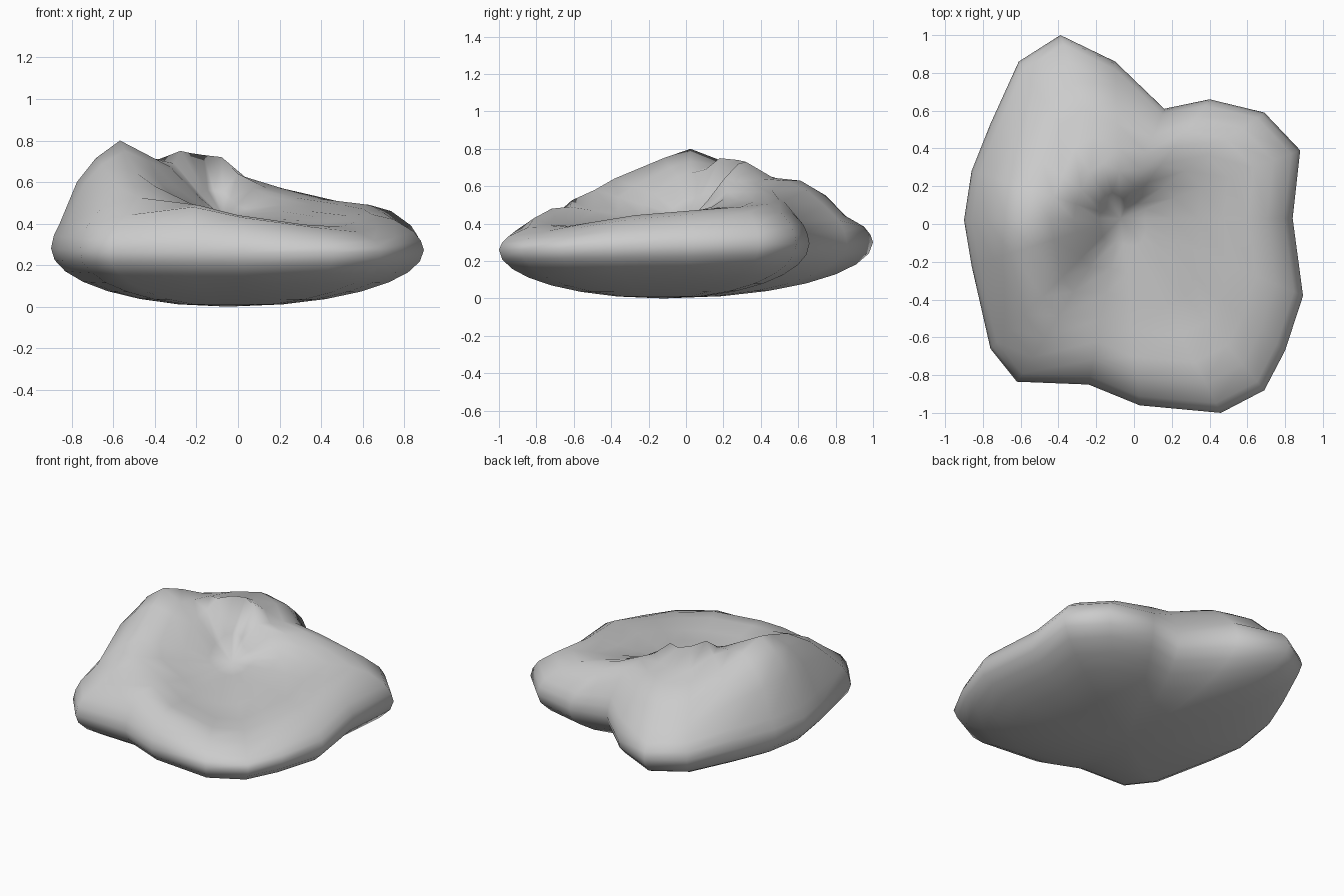
import bpy, bmesh, math

if "Cube" in bpy.data.objects:
    bpy.data.objects.remove(bpy.data.objects["Cube"])

# Spokes: outline x, y, then top heights at 30%, 60% and 85% of the way out
SPOKES = [
    (-.39, 1.0, .73, .63, .44), (-.10, .86, .72, .63, .50),
    (.16, .61, .64, .61, .52), (.40, .66, .57, .57, .46),
    (.69, .59, .53, .52, .46), (.88, .39, .49, .49, .46),
    (.84, .03, .46, .46, .45), (.895, -.38, .43, .44, .42),
    (.80, -.67, .42, .41, .38), (.69, -.88, .41, .38, .36),
    (.46, -1.0, .41, .38, .38), (.03, -.96, .41, .42, .43),
    (-.24, -.85, .43, .47, .48), (-.62, -.835, .50, .58, .44),
    (-.76, -.66, .56, .64, .48), (-.86, -.22, .65, .75, .59),
    (-.90, .02, .67, .80, .60), (-.86, .28, .69, .74, .58),
    (-.76, .53, .75, .67, .54), (-.61, .86, .74, .63, .46)]
CENTRE = (-.07, .03)
BASE = (-.05, -.12)
PIT = .43

bm = bmesh.new()


def rim(s):
    """Height of the widest edge, a little lower at the front."""
    return .28 + .02 * s[1]


def shoulder(s, k):
    """Rounded drop from the top surface to the rim."""
    return rim(s) + k * min(.6 * (s[4] - rim(s)), .12)


def ring(t, height, c=CENTRE):
    """One loop of vertices a fraction t out from the centre."""
    return [bm.verts.new((c[0] + (s[0] - c[0]) * t,
                          c[1] + (s[1] - c[1]) * t,
                          height(s))) for s in SPOKES]


# Hollowed top, from the pit to the rim
rings = [ring(.14, lambda s: PIT + (s[2] - PIT) * .42),
         ring(.3, lambda s: s[2]),
         ring(.45, lambda s: (s[2] + s[3]) / 2 - (.035 if s[1] > .7 else 0)),
         ring(.6, lambda s: s[3]),
         ring(.74, lambda s: (s[3] + s[4]) / 2 + .015),
         ring(.85, lambda s: s[4]),
         ring(.95, lambda s: shoulder(s, 1)),
         ring(.985, lambda s: shoulder(s, .5)),
         ring(1, rim)]
# Rounded underside
for t in (.98, .92, .82, .68, .5, .28):
    rings.append(ring(t, lambda s: rim(s) * (1 - math.sqrt(1 - t * t)), BASE))

n = len(SPOKES)
for a, b in zip(rings, rings[1:]):
    for i in range(n):
        j = (i + 1) % n
        bm.faces.new((a[i], a[j], b[j], b[i]))
pit = bm.verts.new((*CENTRE, PIT))
base = bm.verts.new((*BASE, 0))
for i in range(n):
    j = (i + 1) % n
    bm.faces.new((pit, rings[0][j], rings[0][i]))
    bm.faces.new((base, rings[-1][i], rings[-1][j]))
bmesh.ops.recalc_face_normals(bm, faces=bm.faces)
for f in bm.faces:
    f.smooth = True

mesh = bpy.data.meshes.new("hollowed_rock")
bm.to_mesh(mesh)
bm.free()
rock = bpy.data.objects.new("hollowed_rock", mesh)
bpy.context.collection.objects.link(rock)
